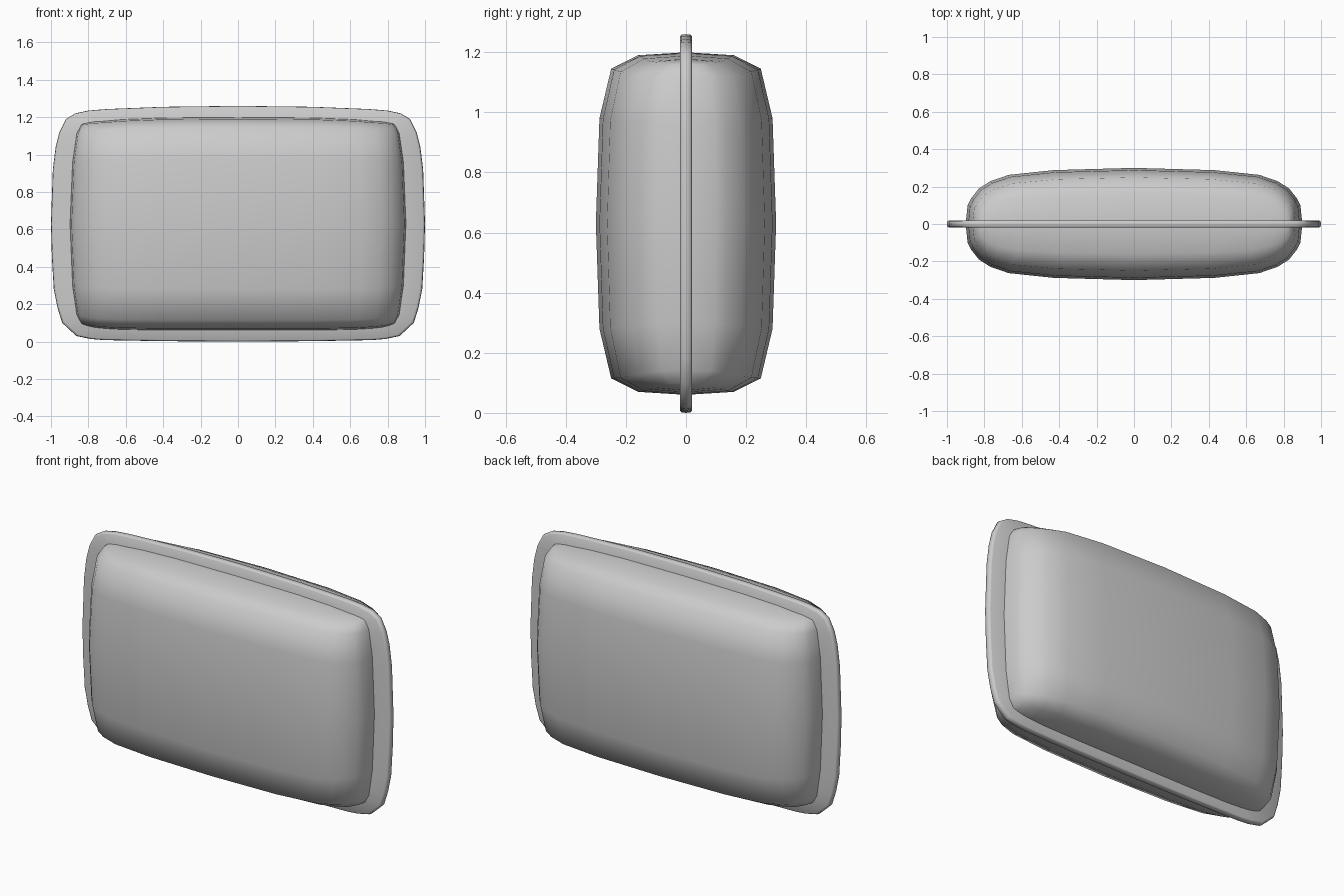
import bpy
import bmesh

cube = bpy.data.objects.get("Cube")
if cube:
    bpy.data.objects.remove(cube, do_unlink=True)

MID = 0.63      # height of the cushion centre
DEPTH = 0.3     # half thickness of the cushion

fabric = bpy.data.materials.new("grey_fabric")
fabric.diffuse_color = (0.6, 0.6, 0.6, 1)
fabric.use_nodes = True
fabric.node_tree.nodes["Principled BSDF"].inputs["Base Color"].default_value = (0.6, 0.6, 0.6, 1)


def add_grid(bm, rows, closed=False):
    """Skin rows of points with quads; closed joins both directions into a ring."""
    verts = [[bm.verts.new(p) for p in row] for row in rows]
    n, m = len(rows), len(rows[0])
    for i in range(n if closed else n - 1):
        for j in range(m if closed else m - 1):
            i2, j2 = (i + 1) % n, (j + 1) % m
            bm.faces.new((verts[i][j], verts[i2][j], verts[i2][j2], verts[i][j2]))


def finish(bm, name, angle):
    bmesh.ops.remove_doubles(bm, verts=bm.verts, dist=0.0005)
    bmesh.ops.recalc_face_normals(bm, faces=bm.faces)
    mesh = bpy.data.meshes.new(name)
    bm.to_mesh(mesh)
    bm.free()
    mesh.materials.append(fabric)
    obj = bpy.data.objects.new(name, mesh)
    bpy.context.collection.objects.link(obj)
    bpy.ops.object.select_all(action='DESELECT')
    obj.select_set(True)
    bpy.context.view_layer.objects.active = obj
    bpy.ops.object.shade_smooth_by_angle(angle=angle)
    return obj


def both_sides(half):
    """Mirror a centre-outward profile: yields (sign, entry)."""
    return [(-1, e) for e in reversed(half[1:])] + [(1, e) for e in half]


# Stuffed body: columns hold x, fullness, top bow, bottom bow
columns = [(0, 1, 1, 1), (.43, .96, .995, 1), (.67, .875, .98, .995),
           (.77, .76, .965, .985), (.83, .63, .96, .975), (.87, .46, .95, .96),
           (.89, .33, .945, .95), (.9, 0, .94, .945)]
# Rows hold height from centre, fullness, side bow
levels = [(0, 1, 1), (.35, .96, .985), (.515, .83, .96), (.56, .53, .935), (.57, 0, .925)]

bm = bmesh.new()
for side in (-1, 1):
    add_grid(bm, [[(sx * x * bow_x,
                    side * DEPTH * full_x * full_z,
                    MID + sz * h * (top if sz > 0 else bottom))
                   for sx, (x, full_x, top, bottom) in both_sides(columns)]
                  for sz, (h, full_z, bow_x) in both_sides(levels)])
finish(bm, "cushion_body", 1.2)

# Flat flange around the seam: right-hand outline from bottom to top
outline = [(0, 0), (.4, .002), (.72, .008), (.79, .014), (.865, .03), (.94, .1),
           (.965, .18), (.985, .28), (.995, .45), (1, .63), (.99, .92), (.975, 1.04),
           (.955, 1.12), (.92, 1.19), (.87, 1.22), (.8, 1.235), (.7, 1.243),
           (.4, 1.255), (0, 1.26)]
loop = outline + [(-x, z) for x, z in reversed(outline[1:-1])]
# Cross-section: inset towards the centre, and depth
section = [(.2, -.02), (.012, -.02), (.003, -.015), (0, 0),
           (.003, .015), (.012, .02), (.2, .02)]

bm = bmesh.new()
add_grid(bm, [[(x * (1 - inset), y, MID + (z - MID) * (1 - inset))
               for inset, y in section] for x, z in loop], closed=True)
finish(bm, "seam_flange", 0.9)
